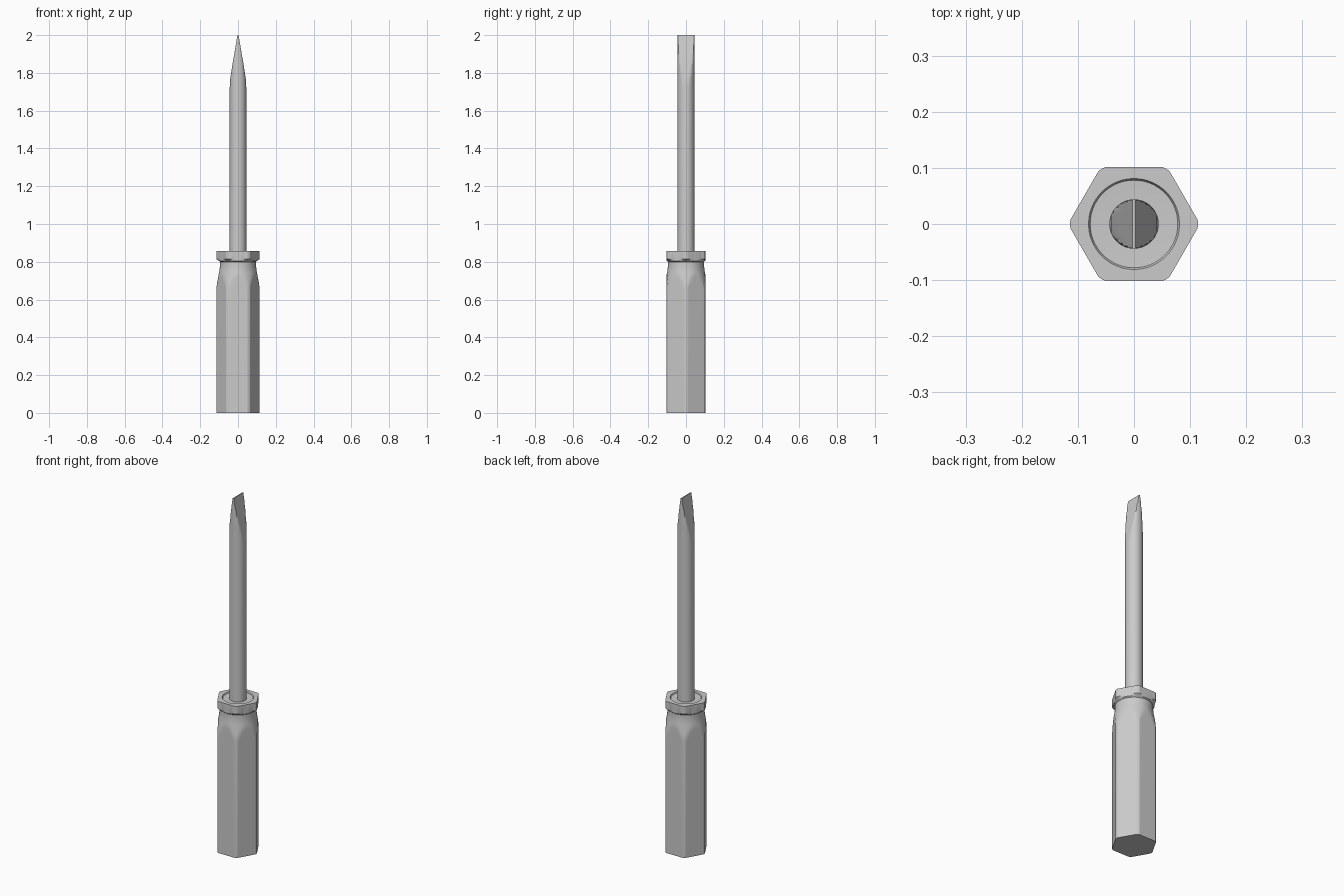
import bpy
import bmesh
from math import cos, sin, pi, sqrt

if "Cube" in bpy.data.objects:
    bpy.data.objects.remove(bpy.data.objects["Cube"])

N = 96
APOTHEM = 0.102


def loft(name, rings):
    """Skin a stack of closed rings and cap both ends."""
    bm = bmesh.new()
    loops = [[bm.verts.new(p) for p in ring] for ring in rings]
    for a, b in zip(loops, loops[1:]):
        for i in range(N):
            j = (i + 1) % N
            bm.faces.new((a[i], a[j], b[j], b[i]))
    bm.faces.new(loops[0][::-1])
    bm.faces.new(loops[-1])
    bmesh.ops.remove_doubles(bm, verts=bm.verts, dist=1e-6)
    bmesh.ops.recalc_face_normals(bm, faces=bm.faces)
    mesh = bpy.data.meshes.new(name)
    bm.to_mesh(mesh)
    bm.free()
    ob = bpy.data.objects.new(name, mesh)
    bpy.context.collection.objects.link(ob)
    bpy.context.view_layer.objects.active = ob
    ob.select_set(True)
    bpy.ops.object.shade_smooth_by_angle(angle=pi / 9)
    ob.select_set(False)
    return ob


def hex_ring(z, r):
    """Circle of radius r trimmed by the hexagon (corners on the x axis)."""
    pts = []
    for i in range(N):
        a = 2 * pi * i / N
        rad = min(r, APOTHEM / cos(a % (pi / 3) - pi / 6))
        pts.append((rad * cos(a), rad * sin(a), z))
    return pts


def slab_ring(z, r, w):
    """Circle of radius r trimmed to |x| <= w."""
    pts = []
    for i in range(N):
        a = 2 * pi * i / N
        pts.append((max(-w, min(w, r * cos(a))), r * sin(a), z))
    return pts


# Handle: hexagonal grip, round neck, hexagonal collar with a shallow recess
profile = [(0, 0.114), (0.66, 0.114), (0.68, 0.112), (0.70, 0.1085),
           (0.72, 0.1045), (0.735, 0.102), (0.75, 0.099), (0.77, 0.0965),
           (0.785, 0.0955), (0.80, 0.0955), (0.805, 0.102), (0.814, 0.114),
           (0.858, 0.114), (0.858, 0.081), (0.852, 0.078), (0.85, 0.04)]
loft("handle", [hex_ring(z, r) for z, r in profile])

# Shank: round bar ground down to a flat blade
R = 0.044
blade = [(0.845, R), (1.72, R), (1.77, 0.041), (1.80, 0.0365), (1.85, 0.0285),
         (1.90, 0.020), (1.95, 0.0115), (2.0, 0.003)]
loft("shank", [slab_ring(z, R, w) for z, w in blade])
